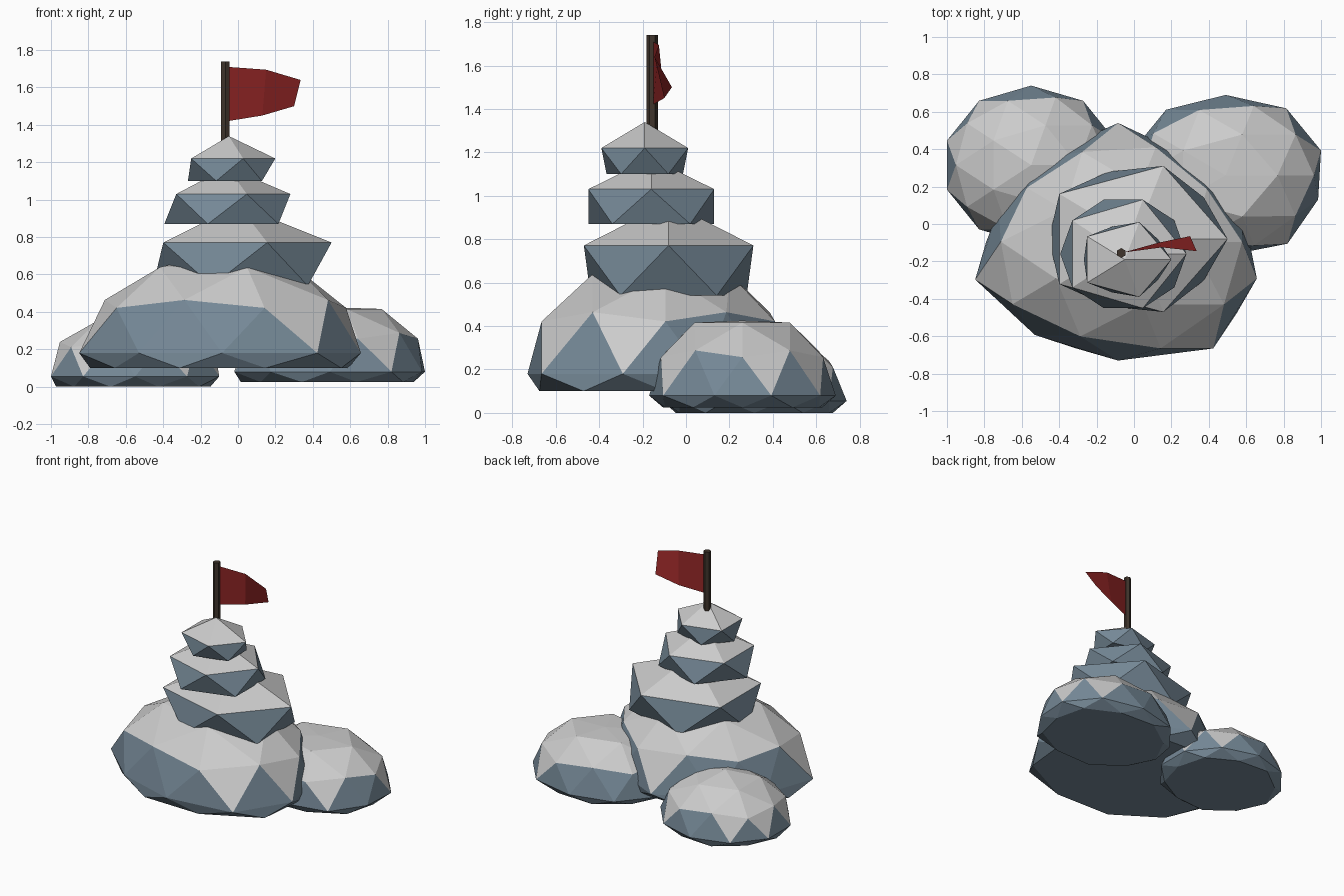
import bpy, bmesh, math

if "Cube" in bpy.data.objects:
    bpy.data.objects.remove(bpy.data.objects["Cube"])


def material(name, rgb):
    mat = bpy.data.materials.new(name)
    mat.diffuse_color = (*rgb, 1)
    mat.use_nodes = True
    mat.node_tree.nodes["Principled BSDF"].inputs["Base Color"].default_value = mat.diffuse_color
    return mat


PALE = material("pale_stone", (.75, .76, .765))
SLATE = material("slate_stone", (.18, .25, .31))


def mesh_object(name, bm, *mats):
    mesh = bpy.data.meshes.new(name)
    bm.to_mesh(mesh)
    bm.free()
    obj = bpy.data.objects.new(name, mesh)
    bpy.context.collection.objects.link(obj)
    for mat in mats:
        mesh.materials.append(mat)
    return obj


def stone(name, level, centre, radii, floor, bumps=(1,) * 10, base=1.0, ceiling=9):
    """Faceted icosphere with a flat underside at z = floor.
    bumps: radial factors at 18, 54, 90 ... degrees; base: taper of the underside."""
    bm = bmesh.new()
    bmesh.ops.create_icosphere(bm, subdivisions=level, radius=1)
    for v in bm.verts:
        t = (math.degrees(math.atan2(v.co.y, v.co.x)) - 18) / 36 % 10
        i = int(t) % 10
        f = bumps[i] + (bumps[(i + 1) % 10] - bumps[i]) * (t - int(t))
        z = min(centre[2] + v.co.z * radii[2], ceiling)
        if z < floor:
            z, f = floor, f * base
        v.co = (centre[0] + v.co.x * radii[0] * f,
                centre[1] + v.co.y * radii[1] * f, z)
    # Weathered pale tops, slate sides and undersides
    bm.normal_update()
    for face in bm.faces:
        face.material_index = 0 if face.normal.z > .4 else 1
    return mesh_object(name, bm, PALE, SLATE)


# Base boulders
stone("main_boulder", 2, (-.085, -.095, .18), (.78, .635, .54), .10,
      (.90, .87, 1.0, .87, .86, 1.03, .97, 1.0, 1.11, 1.0), base=1.07)
stone("right_boulder", 2, (.49, .26, .08), (.536, .43, .395), .025,
      (1.0, 1.03, 1.0, 1.01, .98, 1.0, 1.0, 1.0, 1.05, .97), ceiling=.425)
stone("left_boulder", 2, (-.55, .315, .055), (.473, .425, .35), 0)

# Stacked cairn stones
stone("lower_stone", 1, (.003, -.08, .61), (.556, .459, .36), .54, base=.92)
stone("middle_stone", 1, (-.057, -.16, .914), (.377, .341, .26), .87)
stone("top_stone", 1, (-.049, -.19, 1.123), (.278, .235, .217), 1.10, base=.88)

# Hexagonal flag pole
bpy.ops.mesh.primitive_cylinder_add(vertices=6, radius=.026, depth=.50,
                                    location=(-.068, -.155, 1.49))
pole = bpy.context.object
pole.name = "flag_pole"
pole.data.materials.append(material("dark_wood", (.05, .035, .025)))

# Waving flag: paired points along the top and bottom edges
top = [(-.055, -.152, 1.71), (.15, -.125, 1.695), (.335, -.145, 1.64)]
bottom = [(-.055, -.152, 1.42), (.13, -.10, 1.45), (.30, -.065, 1.50)]
bm = bmesh.new()
upper = [bm.verts.new(p) for p in top]
lower = [bm.verts.new(p) for p in bottom]
for i in range(2):
    bm.faces.new((lower[i], lower[i + 1], upper[i + 1], upper[i]))
mesh_object("flag", bm, material("red_cloth", (.27, .018, .018)))
